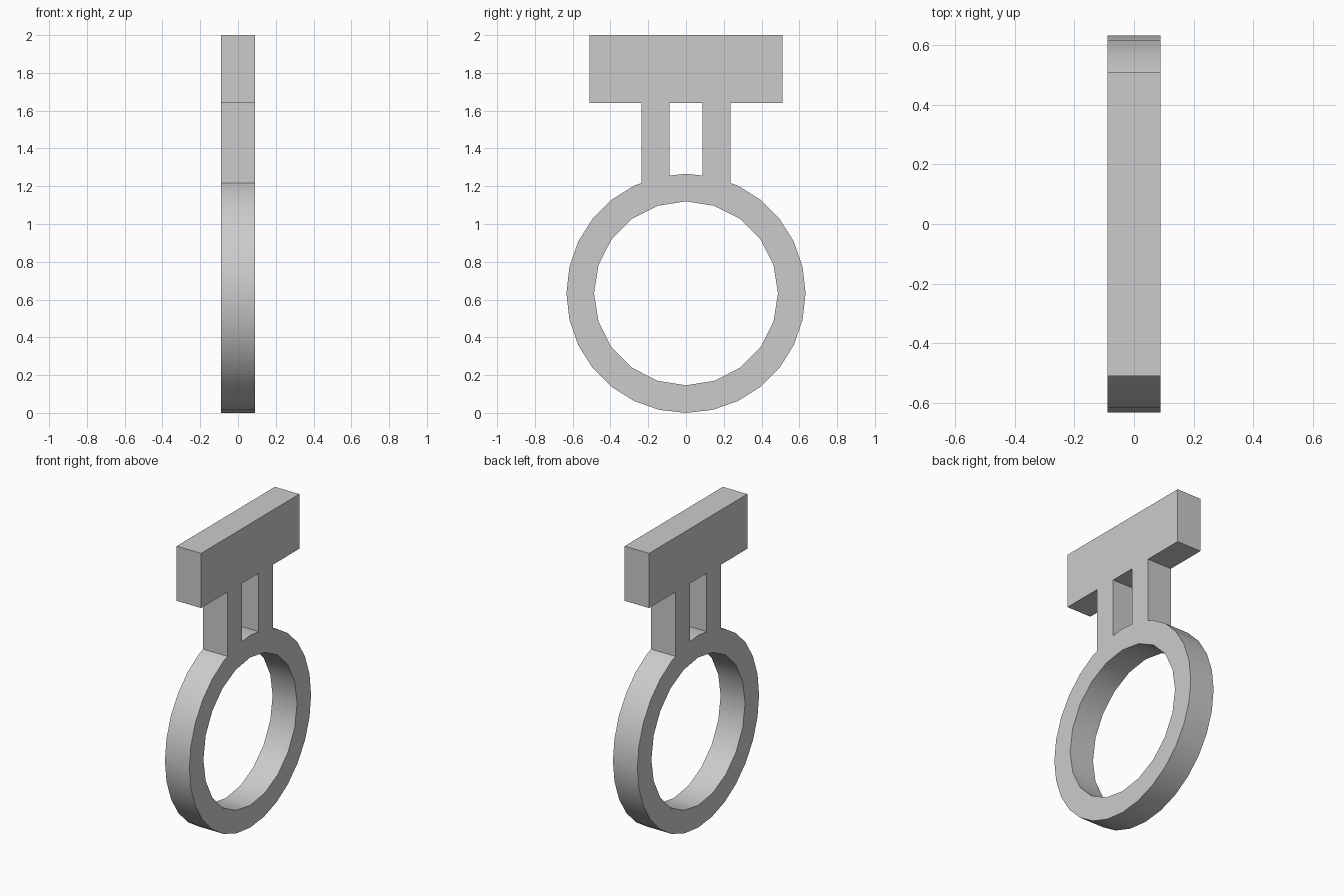
import bpy, bmesh
from math import sin, cos, pi, radians
from mathutils import Matrix

cube = bpy.data.objects.get("Cube")
if cube:
    bpy.data.objects.remove(cube, do_unlink=True)

HALF_THICK = 0.089
RADIUS, HOLE_RADIUS = 0.633, 0.487
OUTER_SIDES, HOLE_SIDES = 28, 20
BAR_BOTTOM, TOP = 1.64, 2.0

grey = bpy.data.materials.new("plain grey")
grey.use_nodes = True
colour = (0.6, 0.6, 0.6, 1)
grey.diffuse_color = colour
grey.node_tree.nodes["Principled BSDF"].inputs["Base Color"].default_value = colour

# Maps profile (x, y, depth) onto world (y, z, x)
STAND_UP = Matrix(((0, 0, 1, 0), (1, 0, 0, 0), (0, 1, 0, 0), (0, 0, 0, 1)))


def plate(name, *loops):
    """Extrude a flat outline, with optional holes, across the thickness."""
    curve = bpy.data.curves.new(name, 'CURVE')
    curve.dimensions = '2D'
    curve.fill_mode = 'BOTH'
    curve.extrude = HALF_THICK
    for loop in loops:
        spline = curve.splines.new('POLY')
        spline.points.add(len(loop) - 1)
        for point, (y, z) in zip(spline.points, loop):
            point.co = (y, z, 0, 1)
        spline.use_cyclic_u = True
    obj = bpy.data.objects.new(name, curve)
    bpy.context.collection.objects.link(obj)
    bpy.ops.object.select_all(action='DESELECT')
    obj.select_set(True)
    bpy.context.view_layer.objects.active = obj
    bpy.ops.object.convert(target='MESH')
    obj = bpy.context.view_layer.objects.active
    mesh = obj.data
    mesh.transform(STAND_UP)
    bm = bmesh.new()
    bm.from_mesh(mesh)
    bmesh.ops.remove_doubles(bm, verts=bm.verts, dist=0.0001)
    bmesh.ops.recalc_face_normals(bm, faces=bm.faces)
    bm.to_mesh(mesh)
    bm.free()
    mesh.materials.clear()
    mesh.materials.append(grey)
    bpy.ops.object.shade_smooth_by_angle(angle=radians(30))
    return obj


def circle(radius, sides):
    return [(radius * sin(2 * pi * i / sides), RADIUS + radius * cos(2 * pi * i / sides))
            for i in range(sides)]


# Ring with its round opening
rim = circle(RADIUS, OUTER_SIDES)
plate("ring", rim, circle(HOLE_RADIUS, HOLE_SIDES))


def rim_height(y):
    """Height of the faceted ring top at distance y from the middle."""
    for (y0, z0), (y1, z1) in zip(rim, rim[1:]):
        if y0 <= y <= y1:
            return z0 + (z1 - z0) * (y - y0) / (y1 - y0)


# Two posts whose feet follow the ring
INNER, OUTER = 0.088, 0.236
foot = [(y, rim_height(y)) for y in (INNER, rim[1][0], OUTER)]
for side, name in ((-1, "front_post"), (1, "back_post")):
    outline = foot + [(OUTER, BAR_BOTTOM), (INNER, BAR_BOTTOM)]
    plate(name, [(side * y, z) for y, z in outline])

# Cross bar on top
plate("cross_bar", [(-0.511, BAR_BOTTOM), (0.511, BAR_BOTTOM), (0.511, TOP), (-0.511, TOP)])
